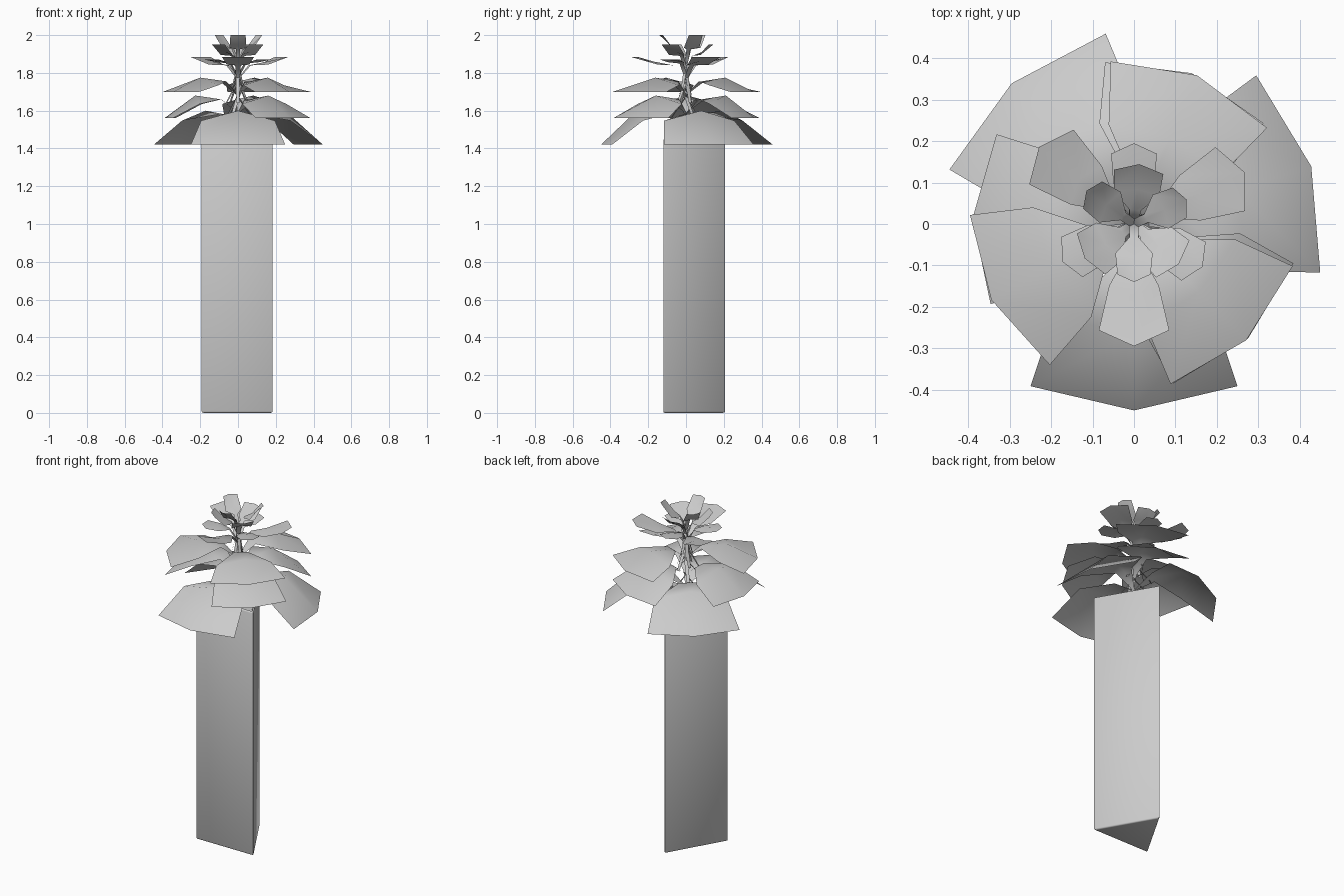
import bpy, bmesh
from math import radians, sin, cos, pi

if "Cube" in bpy.data.objects:
    bpy.data.objects.remove(bpy.data.objects["Cube"])


def make_object(name, bm):
    mesh = bpy.data.meshes.new(name)
    bm.to_mesh(mesh)
    bm.free()
    ob = bpy.data.objects.new(name, mesh)
    bpy.context.collection.objects.link(ob)
    bpy.ops.object.select_all(action='DESELECT')
    ob.select_set(True)
    bpy.context.view_layer.objects.active = ob
    bpy.ops.object.shade_smooth_by_angle(angle=radians(50))
    return ob


# Tall triangular planter: three-sided prism, soft edges, shallow recess on top
def planter(radius, height):
    bm = bmesh.new()
    bmesh.ops.create_cone(bm, cap_ends=True, segments=3, radius1=radius,
                          radius2=radius, depth=height)
    for v in bm.verts:
        v.co.z = height if v.co.z > 0 else 0
        a = pi / 2 if abs(v.co.x) < 0.01 else (-pi / 6 if v.co.x > 0 else pi + pi / 6)
        v.co.x, v.co.y = radius * cos(a), radius * sin(a) - 0.01
    bmesh.ops.recalc_face_normals(bm, faces=bm.faces)
    bmesh.ops.bevel(bm, geom=bm.edges[:], offset=0.008, segments=2,
                    profile=0.5, affect='EDGES')
    bm.normal_update()
    top = max(bm.faces, key=lambda f: f.calc_center_median().z + f.calc_area())
    bmesh.ops.inset_region(bm, faces=[top], thickness=0.015)
    bmesh.ops.translate(bm, verts=top.verts, vec=(0, 0, -0.03))
    ob = make_object("planter", bm)
    ob.location.x = -0.005


# Leaf: a thin stalk rising through the centre, then an arched, folded blade
def leaf(name, angle, reach, peak, tip, mid_w, end_w):
    ca, sa = cos(radians(angle)), sin(radians(angle))
    rows = [(-0.25, peak - 0.23, 0.008, 0), (0.04, peak - 0.08, 0.011, 0),
            (0.23, peak - 0.02, 0.25 * mid_w, 0),
            (0.58, peak, mid_w, 0.27 * mid_w), (1, tip, end_w, 0)]
    bm = bmesh.new()
    prev = None
    for f, z, w, drop in rows:
        row = []
        for side in (1, 0, -1):
            r = reach * (f - 0.13 * abs(side) * (f > 0.5) * f)
            row.append(bm.verts.new((r * ca - side * w * sa, r * sa + side * w * ca,
                                     z - drop * abs(side))))
        if prev:
            for i in range(2):
                bm.faces.new((prev[i], prev[i + 1], row[i + 1], row[i]))
        prev = row
    bmesh.ops.recalc_face_normals(bm, faces=bm.faces)
    make_object(name, bm)


planter(0.22, 1.45)

# Whorls of three: angles, then reach, peak height, tip height, widths
whorls = {
    "bottom_leaf": ((-90, 18, 131), (0.45, 1.60, 1.42, 0.195, 0.25)),
    "lower_leaf": ((-45, 69, 178), (0.39, 1.68, 1.56, 0.165, 0.205)),
    "middle_leaf": ((-46, 67, 208), (0.39, 1.775, 1.70, 0.15, 0.205)),
    "upper_leaf": ((-90, 25, 141), (0.295, 1.86, 1.885, 0.06, 0.085)),
    "inner_leaf": ((-32, 90, 208), (0.195, 1.87, 1.87, 0.05, 0.055)),
    "outer_crown_leaf": ((-42, 85, 215), (0.145, 1.91, 1.95, 0.055, 0.06)),
    "crown_leaf": ((-90, 25, 145), (0.14, 1.945, 2.0, 0.045, 0.04)),
}
for name, (angles, size) in whorls.items():
    for n, angle in enumerate(angles, 1):
        leaf(f"{name}_{n}", angle, *size)
